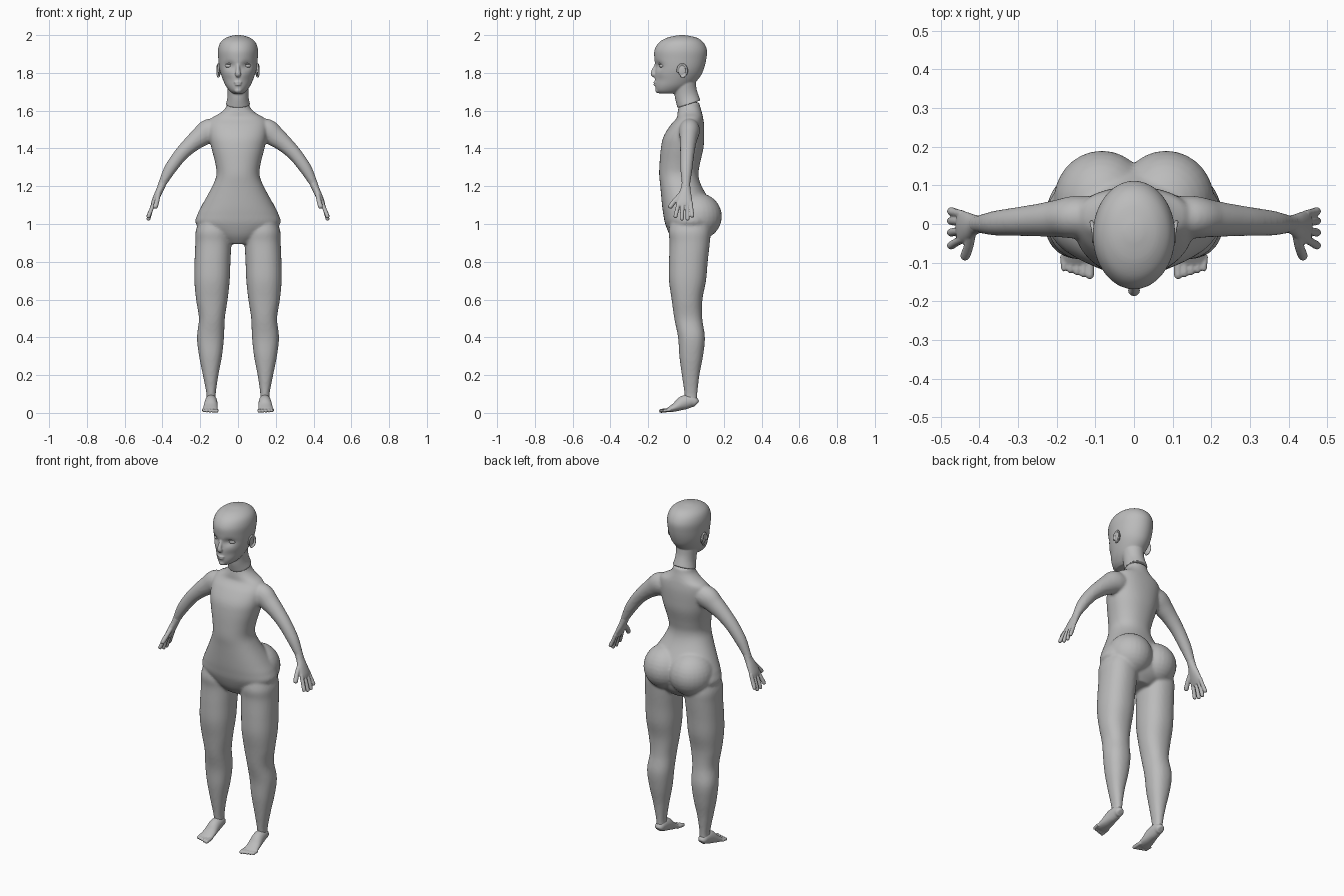
import bpy, bmesh, math
from mathutils import Vector, Matrix

skin = bpy.data.materials.new("plain grey")
skin.diffuse_color = (0.5, 0.5, 0.5, 1)
X, Y, Z = Vector((1, 0, 0)), Vector((0, 1, 0)), Vector((0, 0, 1))


def ring(z, x0, x1, y0, y1):
    """Horizontal section from its extents."""
    return ((x0 + x1) / 2, (y0 + y1) / 2, z, (x1 - x0) / 2, (y1 - y0) / 2)


def resample(secs, steps):
    """Smooth curve through the sections."""
    out, n = [], len(secs)
    for i in range(n - 1):
        p = [secs[min(max(i + k, 0), n - 1)] for k in (-1, 0, 1, 2)]
        for s in range(steps):
            t = s / steps
            out.append([0.5 * (2 * b + (c - a) * t + (2 * a - 5 * b + 4 * c - d) * t * t
                               + (3 * b - a - 3 * c + d) * t ** 3) for a, b, c, d in zip(*p)])
    out.append(list(secs[-1]))
    return out


def loft(bm, secs, ref=X, flat=False, n=36, power=2.0, steps=5):
    """Closed skin over sections (x, y, z, half size along ref, other half size)."""
    secs = resample(secs, steps)
    pts = [Vector(s[:3]) for s in secs]
    rows = []
    for i, s in enumerate(secs):
        t = Z if flat else (pts[min(i + 1, len(pts) - 1)] - pts[max(i - 1, 0)]).normalized()
        v = t.cross(ref).normalized()
        u = v.cross(t).normalized()
        row = []
        for k in range(n):
            a = 2 * math.pi * k / n
            c, d = math.cos(a), math.sin(a)
            c = math.copysign(abs(c) ** (2 / power), c)
            d = math.copysign(abs(d) ** (2 / power), d)
            row.append(bm.verts.new(pts[i] + u * c * max(s[3], .001) + v * d * max(s[4], .001)))
        rows.append(row)
    for a, b in zip(rows, rows[1:]):
        for k in range(n):
            bm.faces.new((a[k], a[(k + 1) % n], b[(k + 1) % n], b[k]))
    bm.faces.new(rows[0][::-1])
    bm.faces.new(rows[-1])
    return [v for r in rows for v in r]


def tube(bm, points, r, ref=X):
    """Round-ended finger-like tube."""
    p = [Vector(q) for q in points]
    tip = p[-1] + (p[-1] - p[-2]).normalized() * r * .8
    secs = [(*q, r, r) for q in p] + [(*tip, r * .45, r * .45)]
    loft(bm, secs, ref, n=14, steps=4)


def ball(bm, centre, size):
    bmesh.ops.create_uvsphere(bm, u_segments=28, v_segments=16, radius=1,
                              matrix=Matrix.Translation(centre) @ Matrix.Diagonal((*size, 1)))


def mirror(bm):
    g = bmesh.ops.duplicate(bm, geom=bm.verts[:] + bm.edges[:] + bm.faces[:])["geom"]
    for v in g:
        if isinstance(v, bmesh.types.BMVert):
            v.co.x *= -1


def finish(bm, name, voxel, smooth):
    """Fuse overlapping masses into one smooth skin."""
    bmesh.ops.recalc_face_normals(bm, faces=bm.faces[:])
    for f in bm.faces:
        f.smooth = True
    me = bpy.data.meshes.new(name)
    bm.to_mesh(me)
    bm.free()
    me.materials.append(skin)
    ob = bpy.data.objects.new(name, me)
    bpy.context.collection.objects.link(ob)
    if voxel:
        m = ob.modifiers.new("fuse", 'REMESH')
        m.mode, m.voxel_size, m.use_smooth_shade = 'VOXEL', voxel, True
        m = ob.modifiers.new("soften", 'SMOOTH')
        m.factor, m.iterations = 0.5, smooth
    return ob


# Body: legs, arms and buttocks mirrored, then the torso
bm = bmesh.new()
loft(bm, [ring(1.02, .05, .205, -.08, .12), ring(.96, .035, .224, -.092, .13),
          ring(.9, .035, .226, -.087, .126), ring(.8, .04, .23, -.09, .115),
          ring(.7, .044, .231, -.09, .106), ring(.6, .055, .222, -.076, .087),
          ring(.5, .07, .207, -.062, .086), ring(.4, .074, .217, -.042, .1),
          ring(.3, .085, .206, -.035, .09), ring(.2, .104, .186, -.022, .071),
          ring(.1, .118, .167, -.008, .06), ring(.05, .116, .168, -.008, .06)],
     flat=True, power=2.25)
loft(bm, [(.09, .02, 1.5, .05, .05), (.15, .018, 1.493, .055, .064), (.2, .014, 1.46, .048, .054),
          (.25, .01, 1.42, .042, .044), (.305, .006, 1.365, .037, .037), (.36, .002, 1.29, .032, .032),
          (.4, 0, 1.215, .023, .022), (.412, 0, 1.185, .024, .019)], ref=Y)
ball(bm, (.083, .06, 1.04), (.125, .13, .125))
mirror(bm)
torso = [(.895, .07, -.05, .09), (.94, .15, -.085, .13), (1.0, .222, -.11, .15), (1.05, .215, -.12, .155),
         (1.1, .19, -.127, .14), (1.2, .136, -.136, .083), (1.26, .114, -.142, .066),
         (1.32, .12, -.14, .074), (1.4, .14, -.133, .092), (1.46, .152, -.12, .096),
         (1.52, .155, -.085, .096), (1.56, .14, -.05, .091), (1.587, .095, -.045, .085),
         (1.615, .066, -.04, .077), (1.645, .056, -.032, .07)]
loft(bm, [ring(z, -w, w, f, b) for z, w, f, b in torso], flat=True, n=56, power=2.2)
finish(bm, "body", .008, 4)

# Hands: palm, four fingers, thumb
bm = bmesh.new()
loft(bm, [(.397, 0, 1.22, .022, .021), (.412, -.002, 1.185, .026, .019), (.428, -.006, 1.15, .036, .018),
          (.444, -.008, 1.115, .042, .015), (.452, -.008, 1.095, .04, .011)], ref=Y, n=28)
for base, tip, z in ((-.039, -.056, 1.04), (-.017, -.022, 1.027), (.006, .008, 1.027), (.025, .033, 1.043)):
    tube(bm, [(.444, base, 1.115), (.46, (base + tip) / 2, 1.075), (.474, tip, z)], .0105, Y)
tube(bm, [(.42, -.02, 1.165), (.428, -.058, 1.125), (.437, -.083, 1.092)], .0125)
mirror(bm)
finish(bm, "hands", .0035, 2)

# Feet: heel to ball, five toes
bm = bmesh.new()
loft(bm, [(.142, .06, .05, .014, .012), (.142, .052, .055, .024, .024), (.142, .025, .062, .03, .034),
          (.143, -.015, .053, .034, .037), (.145, -.055, .031, .038, .024),
          (.147, -.09, .017, .04, .014), (.147, -.105, .013, .037, .009)], n=28)
for i in range(5):
    x, y = .114 + .0168 * i, -.134 + .0045 * i
    tube(bm, [(x + .003, -.08, .016), (x, -.11, .013), (x, y, .0105)], .0105 - .0006 * i)
mirror(bm)
finish(bm, "feet", .0035, 2)

# Head: skull with pressed eye sockets, neck, nose, lips
bm = bmesh.new()
skull = [(1.69, .025, -.14, -.04), (1.705, .045, -.157, -.01), (1.735, .067, -.163, .035),
         (1.78, .086, -.166, .075), (1.82, .098, -.163, .094), (1.87, .104, -.167, .107),
         (1.92, .106, -.167, .111), (1.96, .094, -.144, .093), (1.985, .066, -.103, .06),
         (1.997, .03, -.055, .012), (2.0, .008, -.03, -.012)]
for v in loft(bm, [ring(z, -w, w, f, b) for z, w, f, b in skull], flat=True, n=64):
    if v.co.y < -.05:
        for s in (-1, 1):
            v.co.y += .014 * math.exp(-((v.co.x - s * .045) / .026) ** 2 - ((v.co.z - 1.838) / .02) ** 2)
            v.co.y += .006 * math.exp(-((v.co.x - s * .05) / .03) ** 2 - ((v.co.z - 1.765) / .025) ** 2)
loft(bm, [(0, .016, 1.634, .064, .064), (0, .004, 1.672, .056, .062), (0, -.004, 1.71, .056, .06),
          (0, -.012, 1.76, .062, .064)])
loft(bm, [(0, -.152, 1.862, .008, .008), (0, -.16, 1.835, .009, .01), (0, -.171, 1.808, .012, .013),
          (0, -.172, 1.792, .016, .014), (0, -.163, 1.782, .01, .008)], n=20)
ball(bm, (0, -.16, 1.75), (.022, .012, .006))
ball(bm, (0, -.16, 1.738), (.018, .012, .006))
ball(bm, (0, -.148, 1.707), (.02, .015, .014))
finish(bm, "head", .0045, 2)

# Eyes with upper lids
bm = bmesh.new()
ball(bm, (.045, -.123, 1.837), (.024, .018, .012))
tube(bm, [(.02, -.142, 1.835), (.032, -.144, 1.846), (.047, -.139, 1.849), (.062, -.126, 1.845),
          (.07, -.116, 1.838)], .0035, Z)
mirror(bm)
finish(bm, "eyes", 0, 0)

# Ears: flat disc with raised rim
bm = bmesh.new()
ball(bm, (.099, -.02, 1.812), (.008, .022, .032))
rim = [(.104 + .006 * max(0, math.cos(a)), -.02 + .025 * math.cos(a), 1.812 + .033 * math.sin(a))
       for a in (math.radians(200 - 30 * k) for k in range(11))]
tube(bm, rim, .0055)
mirror(bm)
finish(bm, "ears", .003, 2)
